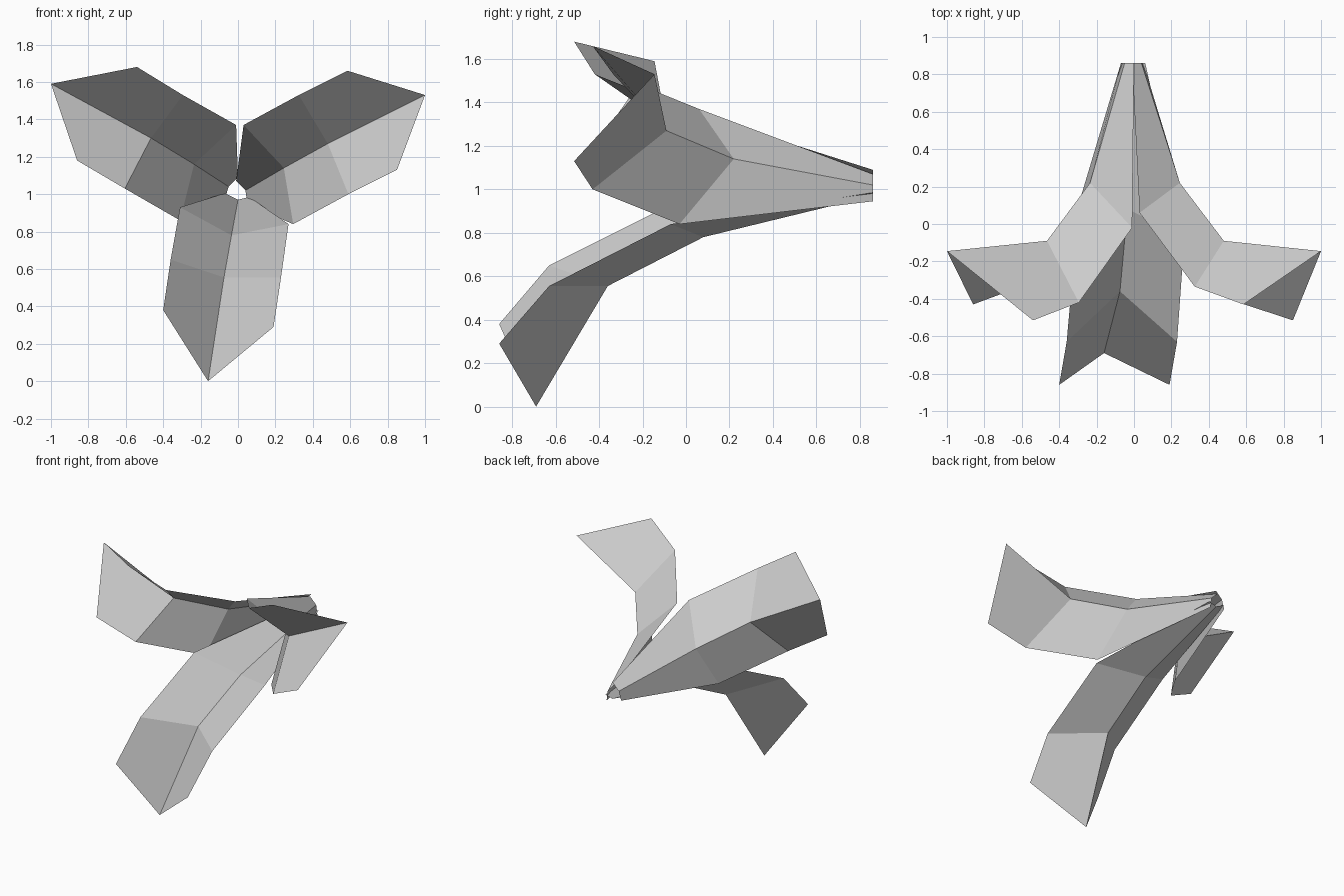
import bpy
import bmesh

# Remove the default object
default_cube = bpy.data.objects.get("Cube")
if default_cube:
    bpy.data.objects.remove(default_cube, do_unlink=True)


def make_material(name, colour):
    material = bpy.data.materials.new(name)
    material.use_nodes = True
    material.diffuse_color = colour
    shader = next(n for n in material.node_tree.nodes if n.type == "BSDF_PRINCIPLED")
    shader.inputs["Base Color"].default_value = colour
    return material


def make_petal(name, first_edge, midrib, second_edge, material):
    """Loft a folded petal across three edge lines running from tip to base."""
    bm = bmesh.new()
    lines = [[bm.verts.new(point) for point in line]
             for line in (first_edge, midrib, second_edge)]
    for line, neighbour in zip(lines, lines[1:]):
        for row in range(len(line) - 1):
            bm.faces.new((line[row], neighbour[row],
                          neighbour[row + 1], line[row + 1]))
    bmesh.ops.recalc_face_normals(bm, faces=bm.faces)
    mesh = bpy.data.meshes.new(name)
    bm.to_mesh(mesh)
    bm.free()
    mesh.materials.append(material)
    petal = bpy.data.objects.new(name, mesh)
    bpy.context.collection.objects.link(petal)
    return petal


grey = make_material("light grey", (0.6, 0.6, 0.6, 1.0))
base = 0.86  # depth at which all petals meet

# Upper petal on the model's left
make_petal(
    "left_petal",
    first_edge=[(.585, -.43, 1.66), (.325, -.335, 1.53), (.03, .06, 1.37), (-.01, base, 1.07)],
    midrib=[(1, -.145, 1.53), (.48, -.09, 1.27), (.245, .22, 1.14), (.04, base, 1.02)],
    second_edge=[(.85, -.515, 1.13), (.59, -.43, 1), (.295, -.03, .84), (.05, base, .945)],
    material=grey,
)

# Upper petal on the model's right
make_petal(
    "right_petal",
    first_edge=[(-.54, -.515, 1.68), (-.295, -.42, 1.53), (-.01, -.02, 1.37), (0, base, 1.09)],
    midrib=[(-1, -.145, 1.59), (-.465, -.09, 1.3), (-.235, .22, 1.16), (-.05, base, 1.04)],
    second_edge=[(-.86, -.43, 1.18), (-.605, -.335, 1.03), (-.31, .06, .86), (-.07, base, .975)],
    material=grey,
)

# Drooping lower petal
make_petal(
    "lower_petal",
    first_edge=[(-.4, -.86, .38), (-.36, -.63, .65), (-.31, -.07, .93), (-.07, base, 1.005)],
    midrib=[(-.16, -.69, 0), (-.075, -.36, .555), (-.035, .08, .78), (0, base, .97)],
    second_edge=[(.19, -.86, .29), (.23, -.63, .555), (.27, -.07, .84), (.06, base, .985)],
    material=grey,
)
